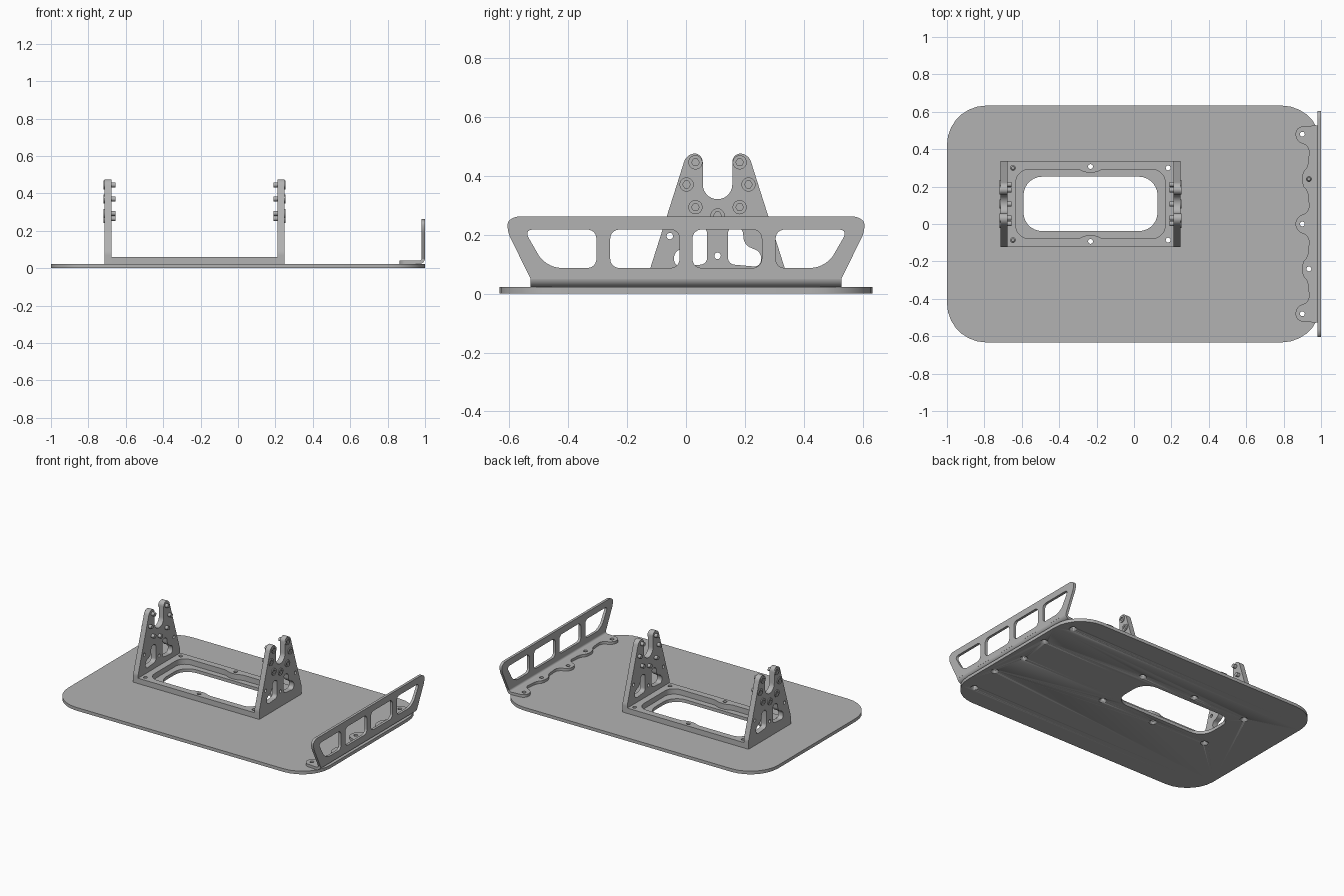
import bpy, bmesh, math
from mathutils import Matrix, Vector
from mathutils.geometry import interpolate_bezier

cube = bpy.data.objects.get("Cube")
if cube:
    bpy.data.objects.remove(cube, do_unlink=True)

metal = bpy.data.materials.new("grey_metal")
metal.use_nodes = True
GREY = (0.45, 0.45, 0.45, 1)
metal.diffuse_color = GREY
metal.node_tree.nodes["Principled BSDF"].inputs["Base Color"].default_value = GREY

# Sketch planes: (u, v, depth) -> world
FLAT = Matrix.Identity(4)
SIDE = Matrix(((0, 0, 1, 0), (1, 0, 0, 0), (0, 1, 0, 0), (0, 0, 0, 1)))
FRONT = Matrix(((1, 0, 0, 0), (0, 0, -1, 0), (0, 1, 0, 0), (0, 0, 0, 1)))


def rounded(points, radius, steps=8):
    """Closed outline with filleted corners; a point may carry its own radius."""
    out = []
    n = len(points)
    for i, p in enumerate(points):
        r = p[2] if len(p) > 2 else radius
        c = Vector(p[:2])
        a = Vector(points[i - 1][:2]) - c
        b = Vector(points[(i + 1) % n][:2]) - c
        if r == 0:
            out.append(c)
            continue
        s = c + a.normalized() * min(r, a.length * 0.499)
        e = c + b.normalized() * min(r, b.length * 0.499)
        out += interpolate_bezier(s, s.lerp(c, 0.55), e.lerp(c, 0.55), e, steps)
    return out


def box(x0, x1, y0, y1, radius):
    return rounded([(x0, y0), (x1, y0), (x1, y1), (x0, y1)], radius)


def circle(x, y, r, n=20):
    return [Vector((x + r * math.cos(i * math.tau / n), y + r * math.sin(i * math.tau / n)))
            for i in range(n)]


def slab(name, loops, depth, start, plane=FLAT):
    """Extrude the first loop, with the other loops as holes."""
    cu = bpy.data.curves.new(name, "CURVE")
    cu.dimensions = "2D"
    cu.fill_mode = "BOTH"
    cu.extrude = depth / 2
    for loop in loops:
        sp = cu.splines.new("POLY")
        sp.points.add(len(loop) - 1)
        for pt, co in zip(sp.points, loop):
            pt.co = (co[0], co[1], 0, 1)
        sp.use_cyclic_u = True
    tmp = bpy.data.objects.new(name + "_sketch", cu)
    bpy.context.collection.objects.link(tmp)
    dg = bpy.context.evaluated_depsgraph_get()
    mesh = bpy.data.meshes.new_from_object(tmp.evaluated_get(dg))
    bpy.data.objects.remove(tmp, do_unlink=True)
    bm = bmesh.new()
    bm.from_mesh(mesh)
    bmesh.ops.remove_doubles(bm, verts=bm.verts, dist=0.0002)
    bm.transform(plane @ Matrix.Translation((0, 0, start + depth / 2)))
    bmesh.ops.recalc_face_normals(bm, faces=bm.faces)
    return finish(name, bm, mesh)


def finish(name, bm, mesh=None):
    mesh = mesh or bpy.data.meshes.new(name)
    bm.to_mesh(mesh)
    bm.free()
    mesh.name = name
    mesh.materials.clear()
    mesh.materials.append(metal)
    ob = bpy.data.objects.new(name, mesh)
    bpy.context.collection.objects.link(ob)
    bpy.ops.object.select_all(action="DESELECT")
    ob.select_set(True)
    bpy.context.view_layer.objects.active = ob
    bpy.ops.object.shade_smooth_by_angle(angle=math.radians(30))
    return ob


HOLE = 0.013
CX, CY = -0.2325, 0.107          # centre of the cradle
TOP = 0.022                      # top of the base plate
frame_holes = [(CX + sx * 0.415, CY + sy * 0.193) for sx in (-1, 1) for sy in (-1, 1)]
frame_holes += [(CX, CY + s * 0.2) for s in (-1, 1)]
flange_holes = [(0.9 if i % 2 == 0 else 0.935, (i - 2) * 0.24) for i in range(5)]

# Base plate with a window and countersunk screw holes
base = slab("base_plate",
            [box(-1, 1, -0.633, 0.633, 0.21), box(-0.591, 0.126, -0.038, 0.253, 0.1)]
            + [circle(x, y, HOLE) for x, y in frame_holes + flange_holes], TOP, 0)
bm = bmesh.new()
for x, y in frame_holes + flange_holes:
    bmesh.ops.create_cone(bm, cap_ends=True, segments=20, radius1=0.027, radius2=0.008,
                          depth=0.022, matrix=Matrix.Translation((x, y, 0.009)))
cutter = finish("countersink_cutter", bm)
cutter.hide_render = True
mod = base.modifiers.new("countersinks", "BOOLEAN")
mod.operation = "DIFFERENCE"
mod.object = cutter
bpy.context.view_layer.objects.active = base
bpy.ops.object.modifier_apply(modifier=mod.name)
bpy.data.objects.remove(cutter, do_unlink=True)

# Cradle frame: opening has a small tab around each middle hole
opening = []
for s in (-1, 1):
    opening += [(CX + s * dx, CY + s * dy, r) for dx, dy, r in
                ((-0.399, 0.185, 0.07), (-0.06, 0.185, 0.02),
                 (-0.03, 0.168, 0.02), (0.03, 0.168, 0.02),
                 (0.06, 0.185, 0.02), (0.399, 0.185, 0.07))][::-1]
slab("cradle_frame", [box(CX - 0.445, CX + 0.445, CY - 0.23, CY + 0.23, 0), rounded(opening, 0.02)]
     + [circle(x, y, HOLE) for x, y in frame_holes], 0.037, TOP)

# Uprights: forked, tapered plates with boot-shaped cut-outs
half = [(0.23, TOP, 0), (0.23, 0.08, 0.01), (0.122, 0.42, 0.04), (0.105, 0.475, 0.03),
        (0.05, 0.475, 0.03), (0.05, 0.32, 0.05)]
outline = [(CY + d, z, r) for d, z, r in half] + [(CY - d, z, r) for d, z, r in half[::-1]]
boot = [(0.035, 0.1), (0.145, 0.09), (0.15, 0.14), (0.09, 0.165), (0.085, 0.225), (0.035, 0.225)]
bolts = [(CY + s * d, z) for s in (-1, 1) for d, z in ((0.075, 0.445), (0.105, 0.37), (0.075, 0.293))]
bolts.append((CY, 0.265))
cuts = [rounded([(CY + s * d, z) for d, z in boot], 0.022) for s in (-1, 1)]
cuts += [circle(CY + s * 0.162, 0.195, 0.011) for s in (-1, 1)]
cuts.append(circle(CY, 0.128, 0.011))

for side, s in (("right", -1), ("left", 1)):
    outer = CX + s * 0.4815
    inner = outer - s * 0.037
    slab(side + "_upright", [rounded(outline, 0.03)] + cuts, 0.037, min(outer, inner), SIDE)
    for i, (y, z) in enumerate(bolts):
        head = outer + s * 0.006
        slab(f"{side}_bolt_head_{i}", [circle(y, z, 0.024), circle(y, z, 0.013, 6)],
             0.006, min(outer, head), SIDE)
        tip = inner - s * 0.022
        slab(f"{side}_bolt_shaft_{i}", [circle(y, z, 0.013)], abs(outer - tip),
             min(outer, tip), SIDE)

# Guard: upright panel with four windows
panel = [(-0.527, 0.05, 0), (0.527, 0.05, 0), (0.612, 0.222, 0.04), (0.595, 0.262, 0.035),
         (-0.595, 0.262, 0.035), (-0.612, 0.222, 0.04)]
windows = []
for s in (-1, 1):
    windows.append(rounded([(s * 0.022, 0.087), (s * 0.257, 0.087),
                            (s * 0.257, 0.217), (s * 0.022, 0.217)], 0.03))
    windows.append(rounded([(s * 0.304, 0.087), (s * 0.475, 0.087, 0.05),
                            (s * 0.55, 0.217), (s * 0.304, 0.217)], 0.03))
slab("guard_panel", [rounded(panel, 0.03)] + windows, 0.018, 0.982, SIDE)

# Guard bend: quarter-round strip joining panel and flange
arc = [(r * math.sin(a), -r * math.cos(a)) for r, order in ((0.032, 1), (0.014, -1))
       for a in [i * math.pi / 16 for i in range(9)][::order]]
slab("guard_bend", [[(0.968 + u, 0.054 + v) for u, v in arc]], 1.054, -0.527, FRONT)

# Guard flange: scalloped foot with a lobe around each screw hole
foot = [(0.968, -0.527, 0)]
for i, (x, y) in enumerate(flange_holes):
    lo = [] if i == 0 else [(0.938 if x < 0.92 else 0.93, y - 0.062)]
    hi = [] if i == 4 else [(0.938 if x < 0.92 else 0.93, y + 0.062)]
    foot += lo + [(x - 0.036, y - 0.038), (x - 0.036, y + 0.038)] + hi
foot.append((0.968, 0.527, 0))
slab("guard_flange", [rounded(foot, 0.035)] + [circle(x, y, HOLE) for x, y in flange_holes],
     0.018, TOP)
